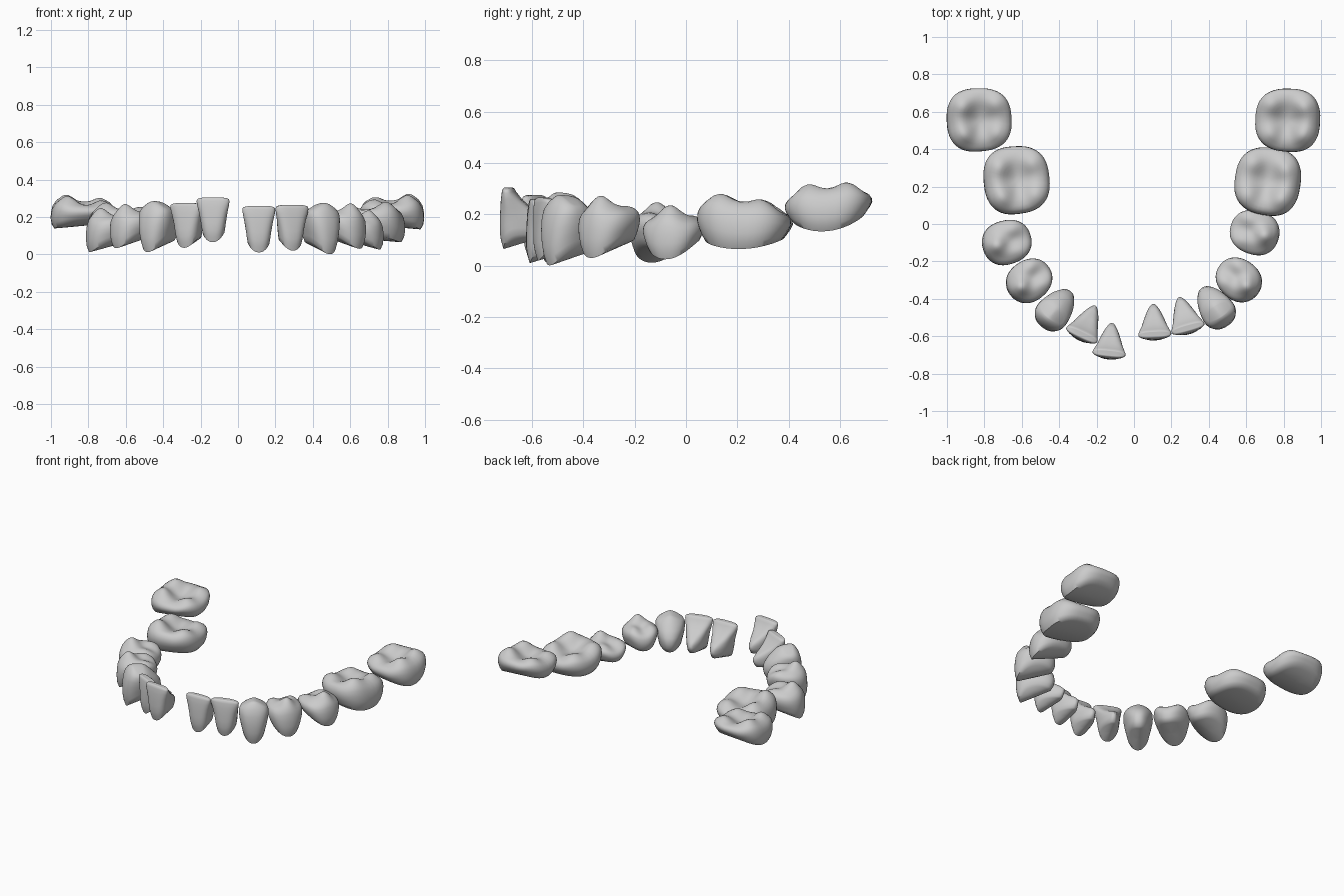
import bpy, bmesh
from math import cos, sin, pi, exp, hypot, radians

if "Cube" in bpy.data.objects:
    bpy.data.objects.remove(bpy.data.objects["Cube"])

SEG = 48

# Crown profiles, root end to biting end:
# (height fraction, width, labial reach, lingual reach, lingual taper)
BLADE = [(0, .74, .86, -.80, .58), (.12, .81, .95, -.95, .64), (.25, .86, 1, -1, .68),
         (.42, .91, 1, -.74, .58), (.6, .95, .98, -.26, .40), (.78, .99, .95, .14, .18),
         (.92, 1, .90, .38, .06), (.98, .97, .86, .45, .04), (1, .90, .80, .52, 0)]
POINT = [(0, .76, .86, -.80, .30), (.12, .83, .95, -.94, .32), (.28, .91, 1, -1, .34),
         (.48, .98, 1, -.94, .32), (.68, 1, .95, -.70, .26), (.84, .97, .84, -.44, .2),
         (.95, .87, .68, -.22, .12), (1, .74, .54, -.05, .08)]
BLOCK = [(0, .82, .89, -.84, .08), (.15, .89, .97, -.93, .08), (.35, .96, 1, -.99, .08),
         (.55, 1, .99, -1, .06), (.75, .99, .95, -.97, .06), (.9, .94, .87, -.91, .06),
         (1, .86, .76, -.80, .06)]

# Cusps and pits: (toward back of arch, outward, height)
PREMOLAR_CUSPS = [(0, .45, .08), (.5, -.42, .04), (-.5, -.42, .04), (.62, .2, .025),
                  (-.62, .2, .025)]
MOLAR_CUSPS = [(.46, .5, .07), (-.46, .5, .075), (.48, -.54, .055), (-.48, -.54, .055),
               (0, .7, .03), (0, -.72, .015), (.8, 0, .025), (-.8, 0, .025)]

# kind: profile, squareness, width, depth, lingual base rise, side base arch, cusps
KINDS = {
    "central_incisor": (BLADE, 2.7, .18, .195, .06, .05, None),
    "lateral_incisor": (BLADE, 2.6, .185, .205, .06, .05, None),
    "canine": (POINT, 2.4, .2, .245, .07, .055, None),
    "first_premolar": (BLOCK, 2.2, .225, .255, .07, .05, PREMOLAR_CUSPS),
    "second_premolar": (BLOCK, 2.3, .24, .265, .07, .04, PREMOLAR_CUSPS),
    "first_molar": (BLOCK, 2.6, .37, .352, .03, .025, MOLAR_CUSPS),
    "second_molar": (BLOCK, 2.6, .345, .347, .03, .04, MOLAR_CUSPS),
}

# kind, side, centre x, centre y, outward direction x, y, base z, top z, rise toward back
TEETH = [
    ("central_incisor", "left", -.127, -.627, -.1, -1, .065, .305, 0),
    ("lateral_incisor", "left", -.25, -.53, -.42, -.9, .035, .275, 0),
    ("canine", "left", -.416, -.455, -.62, -.78, .012, .285, 0),
    ("first_premolar", "left", -.56, -.303, -.8, -.6, .033, .272, 0),
    ("second_premolar", "left", -.68, -.098, -.95, -.3, .012, .25, 0),
    ("first_molar", "left", -.628, .235, -1, -.1, .07, .265, 0),
    ("second_molar", "left", -.828, .557, -1, -.05, .14, .315, .08),
    ("central_incisor", "right", .108, -.525, .05, -1, .01, .26, 0),
    ("lateral_incisor", "right", .27, -.49, .27, -.95, .02, .265, 0),
    ("canine", "right", .432, -.443, .55, -.83, .001, .275, 0),
    ("first_premolar", "right", .56, -.298, .78, -.62, .03, .275, 0),
    ("second_premolar", "right", .645, -.045, .95, -.3, .025, .238, 0),
    ("first_molar", "right", .715, .228, 1, -.15, .065, .268, 0),
    ("second_molar", "right", .822, .555, 1, -.05, .135, .32, .08),
]


def spow(v, e):
    return abs(v) ** e * (1 if v >= 0 else -1)


def section(level, n):
    """One closed cross-section in unit tooth coordinates."""
    _, w, front, back, taper = level
    pts = []
    for i in range(SEG):
        a = 2 * pi * i / SEG
        p, q = spow(cos(a), 2 / n), spow(sin(a), 2 / n)
        p *= w * (1 - taper * ((1 - q) / 2) ** 1.5)
        pts.append((p, (front + back) / 2 + q * (front - back) / 2))
    return pts


def tooth(kind, side, cx, cy, ox, oy, zb, zt, rise):
    profile, n, width, depth, lingual, arch, cusps = KINDS[kind]
    m = hypot(ox, oy)
    ox, oy = ox / m, oy / m
    flip = 1 if side == "right" else -1
    spread = .22 if "premolar" in kind else .15
    floor = zt - .09 if "premolar" in kind else zt - .08

    def top(p, q):
        if cusps:
            tilt = .02 * p if kind == "first_molar" else 0
            return floor - tilt + sum(h * exp(-((p - a) ** 2 + (q - b) ** 2) / spread)
                                      for a, b, h in cusps)
        if kind == "canine":
            return zt - .06 * abs(p) ** 1.6 - .03 * (.4 - q) ** 2
        return zt - .012 * p ** 4

    def place(p, q, t, rim):
        base = (zb + lingual * max(0, profile[0][2] - q) / 2
                + arch * min(1, (p / profile[0][1]) ** 2))
        z = base + (top(*rim) - base) * t
        u, v = flip * p * width / 2, q * depth / 2
        y = ox * u + oy * v
        return bm.verts.new((cx - oy * u + ox * v, cy + y, z + rise * y))

    bm = bmesh.new()
    rims = section(profile[-1], n)

    def inset(outline, level, t, scales):
        qc = (level[2] + level[3]) / 2
        return [[place(p * s, qc + (q - qc) * s, t, (p * s, qc + (q - qc) * s))
                 for p, q in outline] for s in scales]

    # underside, crown walls, biting surface
    rings = inset(section(profile[0], n), profile[0], 0, (.07, .3, .55, .8))
    rings += [[place(p, q, lv[0], r) for (p, q), r in zip(section(lv, n), rims)]
              for lv in profile]
    rings += inset(rims, profile[-1], 1, (.88, .76, .64, .52, .4, .28, .16, .07))
    for a, b in zip(rings, rings[1:]):
        for i in range(SEG):
            j = (i + 1) % SEG
            bm.faces.new((a[i], a[j], b[j], b[i]))
    bm.faces.new(rings[-1])
    bm.faces.new(rings[0][::-1])
    bmesh.ops.recalc_face_normals(bm, faces=bm.faces)

    me = bpy.data.meshes.new(f"{kind}_{side}")
    bm.to_mesh(me)
    bm.free()
    me.shade_smooth()
    me.set_sharp_from_angle(angle=radians(55))
    bpy.context.collection.objects.link(bpy.data.objects.new(me.name, me))


for row in TEETH:
    tooth(*row)
